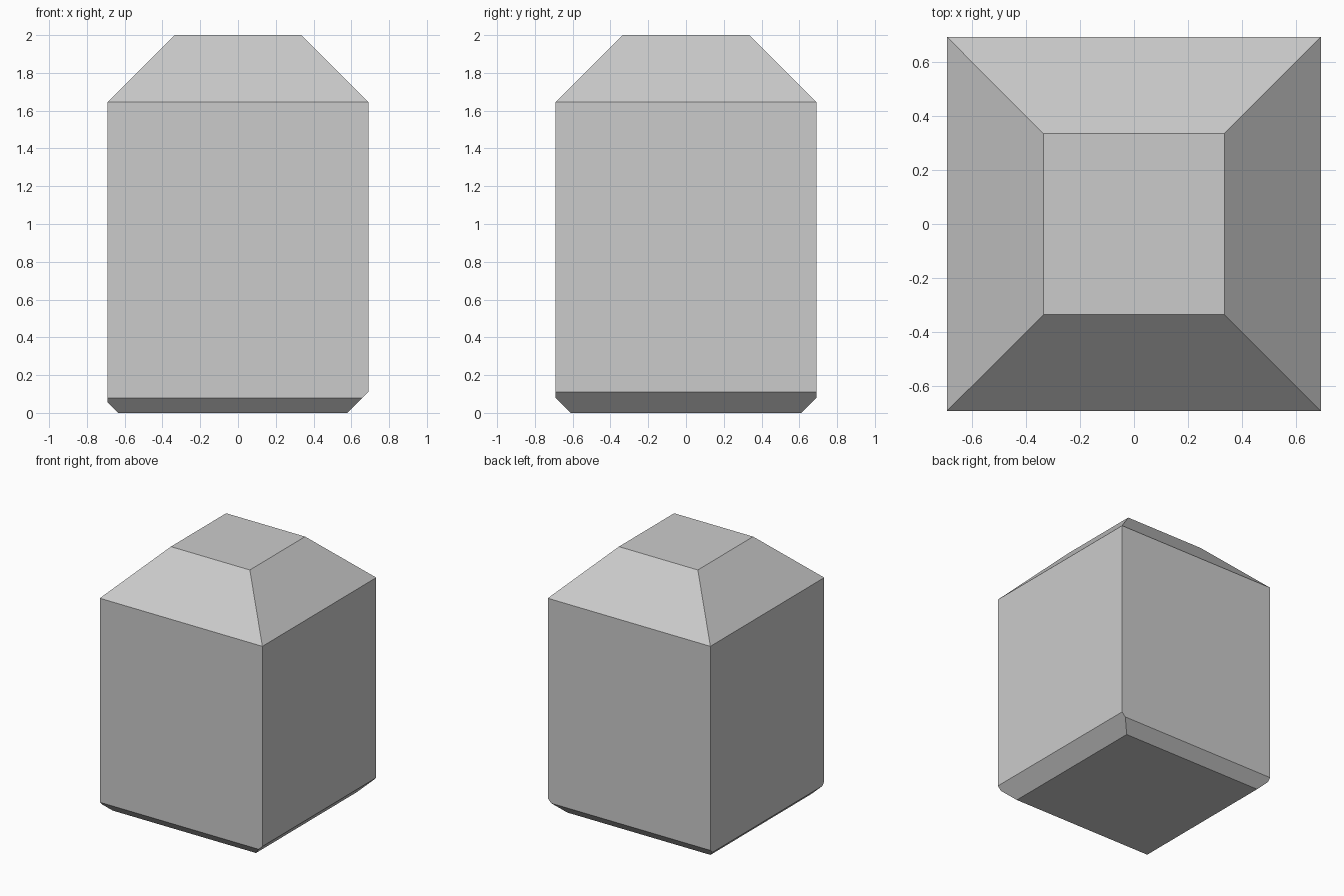
import bpy, bmesh
from mathutils import Vector

if "Cube" in bpy.data.objects:
    bpy.data.objects.remove(bpy.data.objects["Cube"])

HALF, HEIGHT = 0.69, 2.0

# Solid block standing on the floor
bm = bmesh.new()
bmesh.ops.create_cube(bm, size=1)
bmesh.ops.scale(bm, vec=(2 * HALF, 2 * HALF, HEIGHT), verts=bm.verts)
bmesh.ops.translate(bm, vec=(0, 0, HEIGHT / 2), verts=bm.verts)


def chamfer(side, z, up):
    """Slice off one edge at 45 degrees, starting at height z on the given side."""
    side = Vector(side)
    geom = bm.verts[:] + bm.edges[:] + bm.faces[:]
    cut = bmesh.ops.bisect_plane(
        bm, geom=geom, dist=1e-5, plane_co=side * HALF + Vector((0, 0, z)),
        plane_no=(side + Vector((0, 0, up))).normalized(), clear_outer=True)
    edges = [e for e in cut["geom_cut"] if isinstance(e, bmesh.types.BMEdge)]
    bmesh.ops.contextual_create(bm, geom=edges)


# Wide top slopes and narrow, uneven bottom slopes
for side, low in (((1, 0, 0), 0.11), ((-1, 0, 0), 0.055),
                  ((0, 1, 0), 0.08), ((0, -1, 0), 0.08)):
    chamfer(side, 1.645, 1)
    chamfer(side, low, -1)

bmesh.ops.recalc_face_normals(bm, faces=bm.faces)
mesh = bpy.data.meshes.new("chamfered_block")
bm.to_mesh(mesh)
bm.free()
block = bpy.data.objects.new("chamfered_block", mesh)
bpy.context.collection.objects.link(block)
